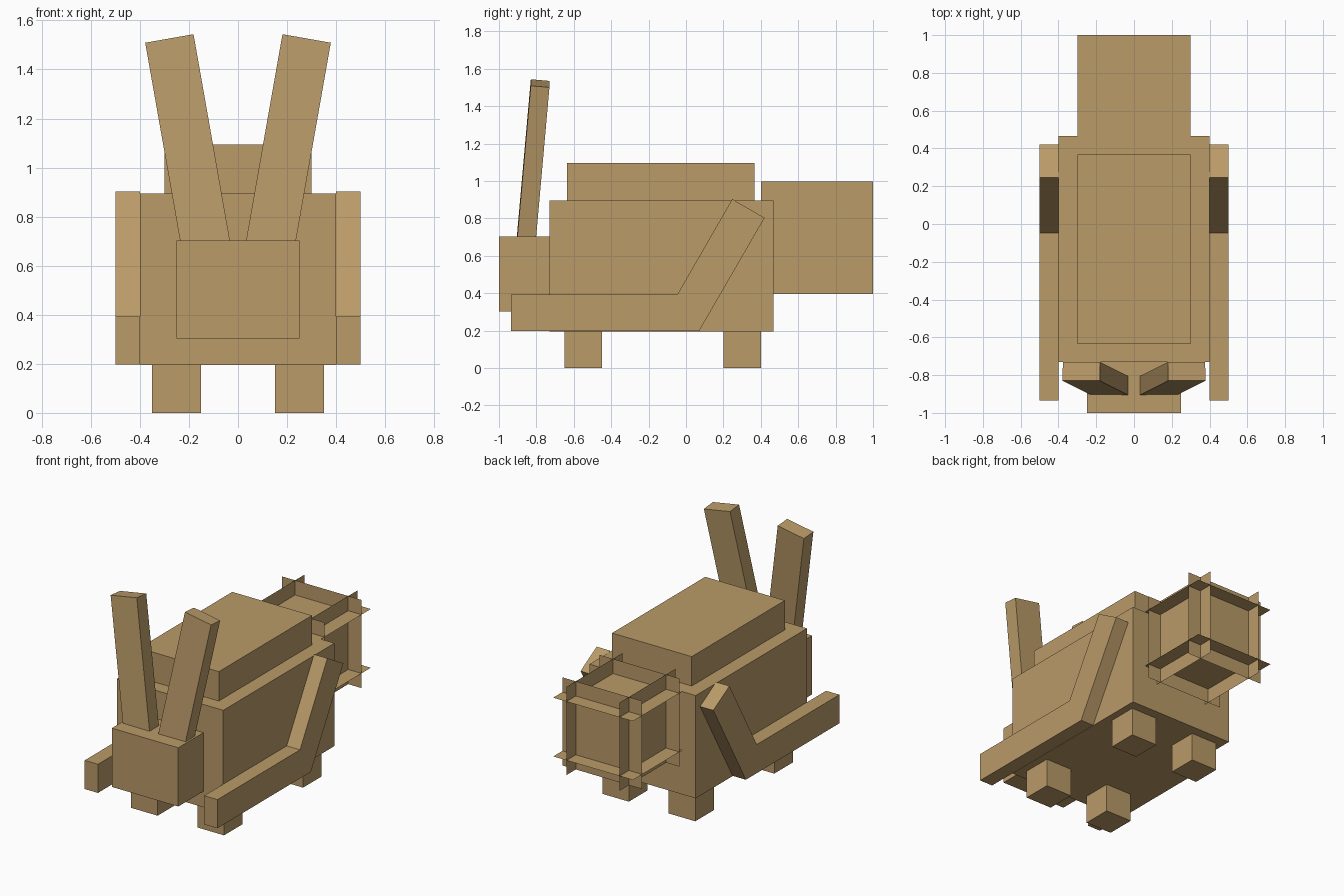
import bpy, bmesh, math
from mathutils import Matrix, Vector, Euler

if "Cube" in bpy.data.objects:
    bpy.data.objects.remove(bpy.data.objects["Cube"])

tan = bpy.data.materials.new("tan_fur")
tan.diffuse_color = (0.49, 0.325, 0.14, 1)
tan.use_nodes = True
tan.node_tree.nodes["Principled BSDF"].inputs["Base Color"].default_value = tan.diffuse_color


def finish(name, bm):
    bmesh.ops.recalc_face_normals(bm, faces=bm.faces)
    mesh = bpy.data.meshes.new(name)
    bm.to_mesh(mesh)
    bm.free()
    mesh.materials.append(tan)
    obj = bpy.data.objects.new(name, mesh)
    bpy.context.collection.objects.link(obj)
    return obj


def box(name, lo, hi):
    lo, hi = Vector(lo), Vector(hi)
    bm = bmesh.new()
    bmesh.ops.create_cube(bm, size=1, matrix=Matrix.Translation((lo + hi) / 2)
                          @ Matrix.Diagonal((*(hi - lo), 1)))
    return finish(name, bm)


# Torso, raised back and head
box("body", (-0.4, -0.73, 0.195), (0.4, 0.467, 0.895))
box("raised_back", (-0.3, -0.635, 0.88), (0.3, 0.367, 1.095))
box("head", (-0.25, -1.0, 0.303), (0.25, -0.7, 0.703))

for side, s in (("right", 1), ("left", -1)):
    # Feet
    for end, y in (("front", -0.55), ("back", 0.3)):
        box(f"{side}_{end}_foot", (s * 0.25 - 0.1, y - 0.1, 0),
            (s * 0.25 + 0.1, y + 0.1, 0.2))

    # Bent side limb, extruded from its side profile
    bm = bmesh.new()
    profile = [(-0.935, 0.197), (0.07, 0.197), (0.42, 0.803),
               (0.247, 0.903), (-0.047, 0.392), (-0.935, 0.392)]
    face = bm.faces.new([bm.verts.new((s * 0.4, y, z)) for y, z in profile])
    out = bmesh.ops.extrude_face_region(bm, geom=[face])
    bmesh.ops.translate(bm, vec=(s * 0.1, 0, 0),
                        verts=[v for v in out["geom"] if isinstance(v, bmesh.types.BMVert)])
    # the extrusion keeps the starting face, so the solid is closed
    finish(f"{side}_limb", bm)

    # Ear, leaning outward and back
    length = 0.9
    bm = bmesh.new()
    bmesh.ops.create_cube(bm, size=1, matrix=
                          Matrix.Translation((s * 0.279, -0.78, 1.522))
                          @ Euler((math.radians(-5), s * math.radians(10), 0)).to_matrix().to_4x4()
                          @ Matrix.Translation((0, 0, -length / 2))
                          @ Matrix.Diagonal((0.2, 0.1, length, 1)))
    finish(f"{side}_ear", bm)

# Fluffy tail: six crossing sheets that overhang one another
bm = bmesh.new()
centre = Matrix.Translation((0, 0.7, 0.697))
for turn in (Matrix.Identity(4), Matrix.Rotation(math.pi / 2, 4, 'X'),
             Matrix.Rotation(math.pi / 2, 4, 'Y')):
    for offset in (-0.2, 0.2):
        bmesh.ops.create_grid(bm, x_segments=1, y_segments=1, size=0.3,
                              matrix=centre @ turn @ Matrix.Translation((0, 0, offset)))
for f in bm.faces:
    f.normal_update()
    if f.normal.dot(f.calc_center_median() - Vector((0, 0.7, 0.697))) < 0:
        f.normal_flip()
mesh = bpy.data.meshes.new("tail")
bm.to_mesh(mesh)
bm.free()
mesh.materials.append(tan)
bpy.context.collection.objects.link(bpy.data.objects.new("tail", mesh))
